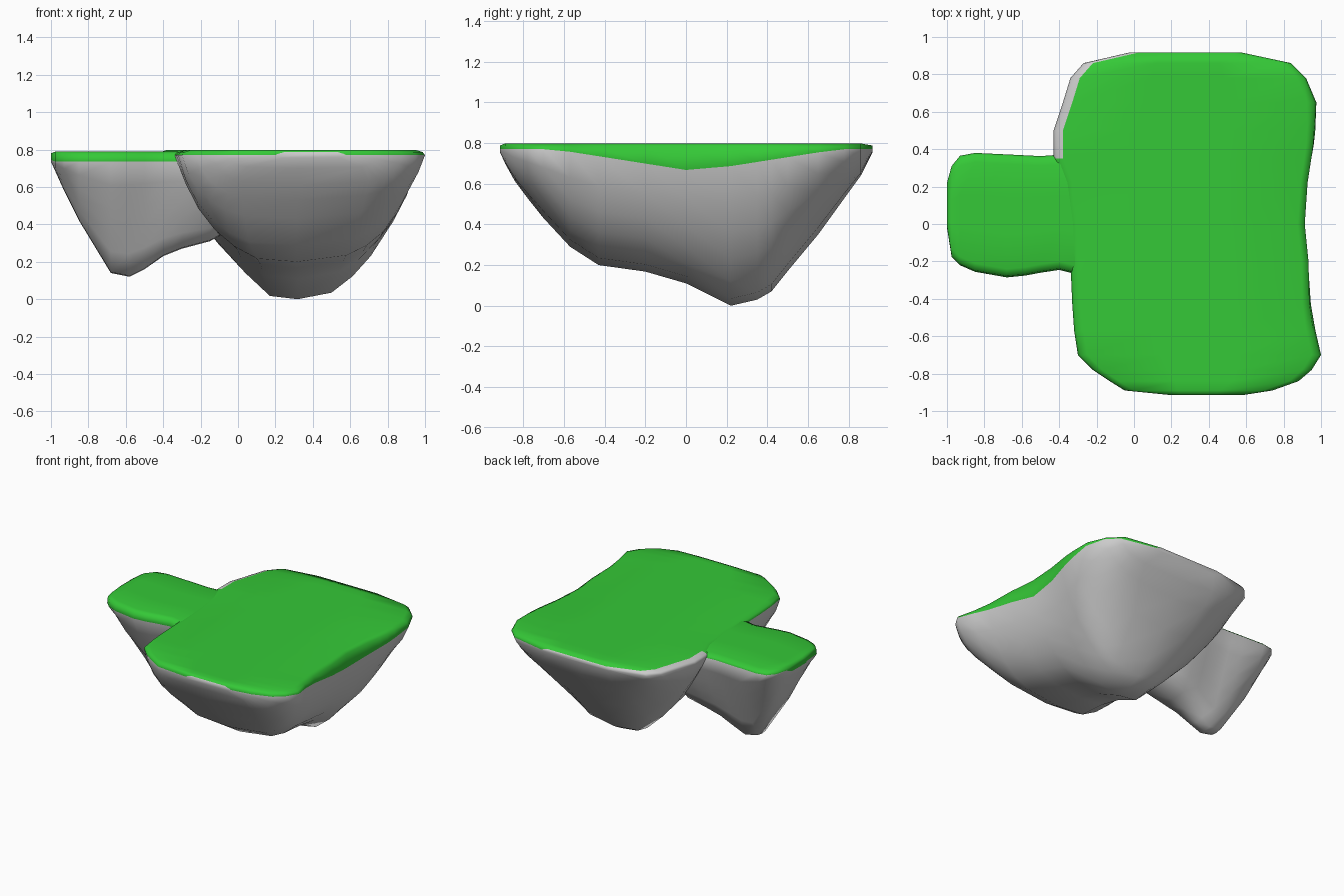
import bpy, bmesh

if "Cube" in bpy.data.objects:
    bpy.data.objects.remove(bpy.data.objects["Cube"])

grass = bpy.data.materials.new("grass")
grass.diffuse_color = (0.035, 0.58, 0.038, 1)
grass.use_nodes = True
grass.node_tree.nodes["Principled BSDF"].inputs["Base Color"].default_value = grass.diffuse_color


def side(a, g, b, zb, k):
    """Points curving from the lip (a, g) down to the keel (b, zb); k is the bulge."""
    cx = (a + b) / 2 * (1 - k) + a * k
    cz = (g + zb) / 2 * (1 - k) + zb * k
    out = []
    for t in (0.2, 0.4, 0.6, 0.8):
        p, q, r = (1 - t) ** 2, 2 * t * (1 - t), t * t
        out.append((p * a + q * cx + r * b, p * g + q * cz + r * zb))
    return out


def section(top, a0, a1, g0, g1, b0, b1, zb, k0, k1, rise):
    """Closed cross-section: flat top, rounded rim, sloping sides, rounded keel."""
    r = min(0.05, (a1 - a0) * 0.2)
    g0, g1 = [max(g, min(zb + 0.01, top - 0.02)) for g in (g0, g1)]
    rim = top - 0.012
    l0, l1 = a0 + 0.3 * max(0, 0.75 - g0), a1 - 0.3 * max(0, 0.75 - g1)
    w = (a1 - a0 - 2 * r) / 3
    z0, z1 = [zb + min(d, max(0, g0 - zb) * 0.1) for d in (rise * 0.5, rise)]
    pts = [(a0 + r + w * i, top) for i in range(4)]
    pts += [(a1 - 0.012, rim), (l1, g1)]
    pts += side(l1, g1, b1, z1, k1)
    pts += [(b1, z1), (b0 * 0.55 + b1 * 0.45, zb), (b0, z0)]
    pts += side(l0, g0, b0, z0, k0)[::-1]
    pts += [(l0, g0), (a0 + 0.012, rim)]
    return pts


def loft(name, rings, green_cap, bare_from=99):
    """Skin the rings; top and rim strips are grass (low-side rim bare past bare_from)."""
    bm = bmesh.new()
    vs = [[bm.verts.new(p) for p in ring] for ring in rings]
    n = len(vs[0])
    for k, (u, v) in enumerate(zip(vs, vs[1:])):
        green = {0, 1, 2, 3, 4} | ({n - 2, n - 1} if k < bare_from else set())
        for i in range(n):
            j = (i + 1) % n
            f = bm.faces.new((u[i], u[j], v[j], v[i]))
            f.material_index = int(i in green)
    bm.faces.new(vs[0]).material_index = int(green_cap)
    bm.faces.new(vs[-1])
    for f in bm.faces:
        f.smooth = True
    bmesh.ops.recalc_face_normals(bm, faces=bm.faces)
    me = bpy.data.meshes.new(name)
    bm.to_mesh(me)
    bm.free()
    me.materials.append(None)
    me.materials.append(grass)
    ob = bpy.data.objects.new(name, me)
    bpy.context.collection.objects.link(ob)


# Main island: y, left x, right x, keel z, keel left, keel right
MAIN = [
    (-.915, .20, .58, .755, .25, .55),
    (-.89, -.05, .74, .70, .05, .66),
    (-.84, -.13, .88, .61, .03, .70),
    (-.78, -.22, .95, .53, .02, .68),
    (-.70, -.30, 1.0, .43, .03, .66),
    (-.57, -.32, .97, .29, .06, .62),
    (-.43, -.33, .95, .20, .10, .58),
    (-.20, -.34, .945, .168, .12, .56),
    (0.0, -.35, .925, .11, .14, .54),
    (.22, -.38, .94, .0, .17, .50),
    (.35, -.43, .96, .03, .16, .50),
    (.42, -.43, .97, .07, .14, .51),
    (.50, -.43, .975, .17, .11, .52),
    (.65, -.38, .975, .35, .07, .54),
    (.78, -.34, .92, .53, .04, .60),
    (.86, -.27, .84, .64, .02, .62),
    (.918, -.02, .57, .755, .05, .50),
]
rings = []
for y, xl, xr, zb, bl, br in MAIN:
    top = 0.788 if abs(y) > .91 else 0.798
    # Grass droops mid-way along the right; sides bulge more towards the ends
    droop = .66 + .11 * min(1, abs(y - .05) / .7)
    k = .2 + .42 * abs(y - .3)
    rings.append([(x, y, z) for x, z in
                  section(top, xl, xr, .77, droop, bl, br, zb, k, min(.6, k + .18), .035)])
loft("main_island", rings, False, bare_from=10)

# Side arm: x, front y, back y, keel z, keel half-width
ARM = [
    (-1.0, -.02, .22, .735, .08),
    (-.975, -.18, .31, .68, .11),
    (-.93, -.225, .365, .58, .11),
    (-.85, -.26, .38, .42, .10),
    (-.68, -.29, .372, .14, .05),
    (-.58, -.28, .367, .12, .05),
    (-.50, -.265, .363, .16, .06),
    (-.40, -.25, .37, .23, .09),
    (-.30, -.275, .375, .27, .11),
    (-.15, -.26, .36, .31, .12),
    (-.02, -.2, .3, .38, .09),
]
rings = []
for x, yf, yb, zb, h in ARM:
    top = 0.78 if x < -.99 else 0.79
    k = min(.35, abs(x + .55) * .7)
    rings.append([(x, y, z) for y, z in
                  section(top, yf, yb, .735, .765, .07 - h, .07 + h, zb, k, k, .01)])
loft("side_arm", rings, True)
